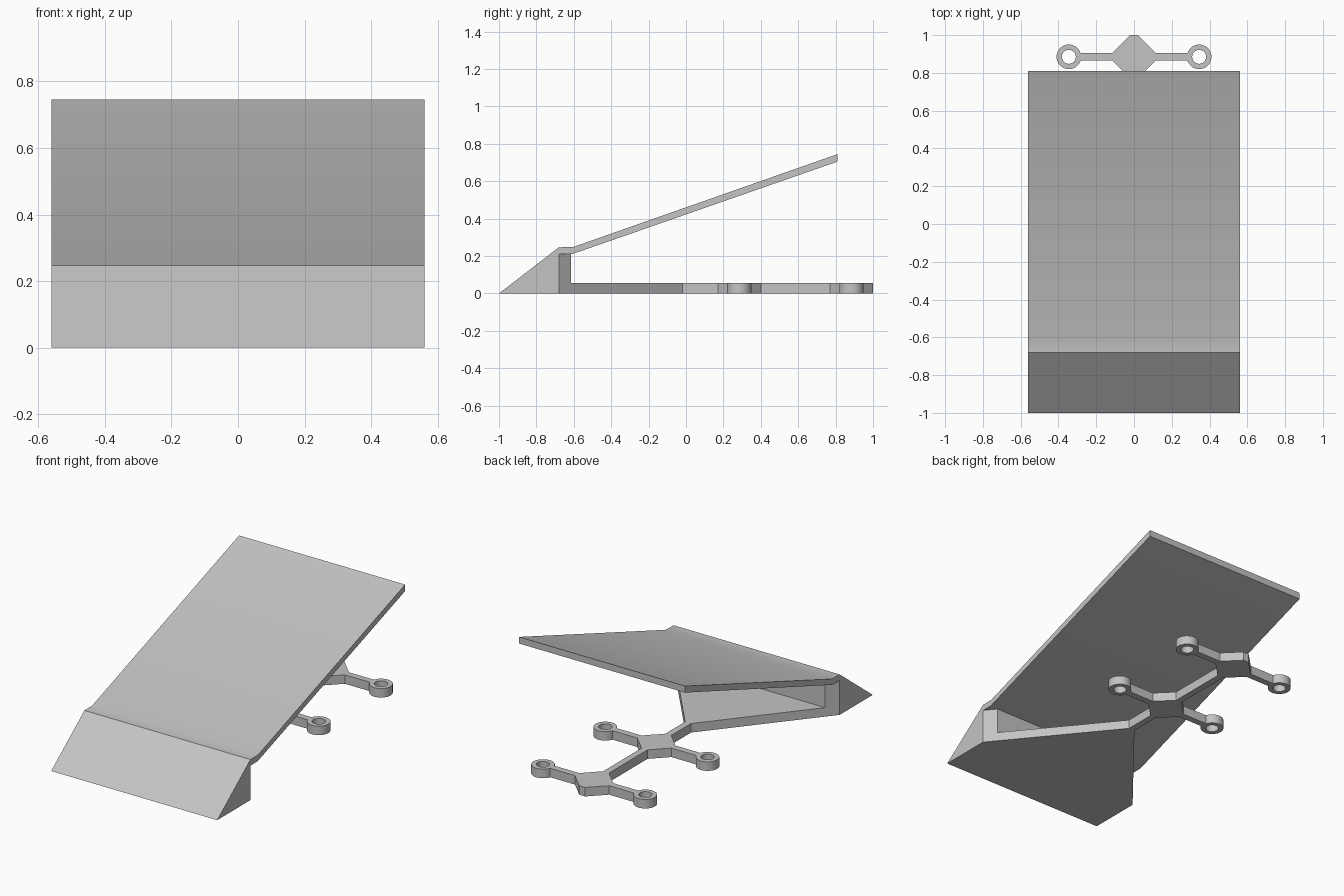
import bpy, bmesh, math
from mathutils import Vector

if "Cube" in bpy.data.objects:
    bpy.data.objects.remove(bpy.data.objects["Cube"], do_unlink=True)

# Single plain grey
grey = bpy.data.materials.new("plain grey")
grey.use_nodes = True
colour = (0.55, 0.55, 0.55, 1)
grey.diffuse_color = colour
grey.node_tree.nodes["Principled BSDF"].inputs["Base Color"].default_value = colour

HALF_WIDTH = 0.56      # ramp and wedge
BASE_Y = -0.68         # back of the wedge
TAPER_END = -0.02      # where the base narrows into the spine
ARM = 0.02             # half width of spine and side arms
BASE_H = 0.055
SHELF_Z = 0.21         # underside of the ramp's flat lip
HUB = 0.115            # half size of a hub
HUB_Y = (0.285, 0.885)
RING_X, RING_R, HOLE_R = 0.345, 0.065, 0.037


def finish(obj):
    obj.data.materials.clear()
    obj.data.materials.append(grey)
    bpy.ops.object.select_all(action='DESELECT')
    obj.select_set(True)
    bpy.context.view_layer.objects.active = obj
    bpy.ops.object.shade_smooth_by_angle(angle=math.radians(30))


def prism(name, points, offset):
    """Extrude a flat outline by an offset vector."""
    bm = bmesh.new()
    face = bm.faces.new([bm.verts.new(p) for p in points])
    out = bmesh.ops.extrude_face_region(bm, geom=[face])
    moved = [g for g in out["geom"] if isinstance(g, bmesh.types.BMVert)]
    bmesh.ops.translate(bm, verts=moved, vec=Vector(offset))
    bmesh.ops.recalc_face_normals(bm, faces=bm.faces)
    mesh = bpy.data.meshes.new(name)
    bm.to_mesh(mesh)
    bm.free()
    obj = bpy.data.objects.new(name, mesh)
    bpy.context.collection.objects.link(obj)
    finish(obj)


def flat_plate(name, outlines, height):
    """Plate from closed outlines; the inner ones become holes."""
    curve = bpy.data.curves.new(name, 'CURVE')
    curve.dimensions = '2D'
    curve.fill_mode = 'BOTH'
    curve.extrude = height / 2
    for points in outlines:
        spline = curve.splines.new('POLY')
        spline.points.add(len(points) - 1)
        for p, (x, y) in zip(spline.points, points):
            p.co = (x, y, 0, 1)
        spline.use_cyclic_u = True
    obj = bpy.data.objects.new(name, curve)
    bpy.context.collection.objects.link(obj)
    bpy.ops.object.select_all(action='DESELECT')
    obj.select_set(True)
    bpy.context.view_layer.objects.active = obj
    bpy.ops.object.convert(target='MESH')
    obj = bpy.context.view_layer.objects.active
    bm = bmesh.new()
    bm.from_mesh(obj.data)
    bmesh.ops.remove_doubles(bm, verts=bm.verts, dist=0.0001)
    bmesh.ops.recalc_face_normals(bm, faces=bm.faces)
    bmesh.ops.translate(bm, verts=bm.verts, vec=(0, 0, height / 2))
    bm.to_mesh(obj.data)
    bm.free()
    finish(obj)


def arc(cx, cy, r, start, end, steps):
    return [(cx + r * math.cos(start + (end - start) * i / steps),
             cy + r * math.sin(start + (end - start) * i / steps))
            for i in range(steps + 1)]


# Front wedge, lip and sloping ramp
side = [(-1, 0), (BASE_Y, 0), (BASE_Y, SHELF_Z), (-0.61, SHELF_Z),
        (0.81, 0.705), (0.81, 0.745), (-0.605, 0.248), (BASE_Y, 0.247)]
prism("ramp", [(-HALF_WIDTH, y, z) for y, z in side], (2 * HALF_WIDTH, 0, 0))

# Support wall behind the wedge, following the taper of the base
wall_y = -0.615
t = (wall_y - BASE_Y) / (TAPER_END - BASE_Y)
wall_w = HALF_WIDTH + (ARM - HALF_WIDTH) * t
prism("support_wall",
      [(-HALF_WIDTH, BASE_Y, BASE_H), (HALF_WIDTH, BASE_Y, BASE_H),
       (wall_w, wall_y, BASE_H), (-wall_w, wall_y, BASE_H)],
      (0, 0, SHELF_Z - BASE_H))

# Tapered base, spine, hubs and ring arms as one plate
right = [(HALF_WIDTH, BASE_Y), (ARM, TAPER_END)]
holes = []
join = math.asin(ARM / RING_R)
for cy in HUB_Y:
    right += [(ARM, cy - HUB), (HUB, cy - ARM)]
    right += arc(RING_X, cy, RING_R, join - math.pi, math.pi - join, 36)
    # The arc begins below the arm and ends above it
    right += [(HUB, cy + ARM), (ARM, cy + HUB)]
    for sx in (-1, 1):
        holes.append(arc(sx * RING_X, cy, HOLE_R, 0, math.tau, 32)[:-1])
left = [(-x, y) for x, y in reversed(right)]
flat_plate("base_frame", [right + left] + holes, BASE_H)
